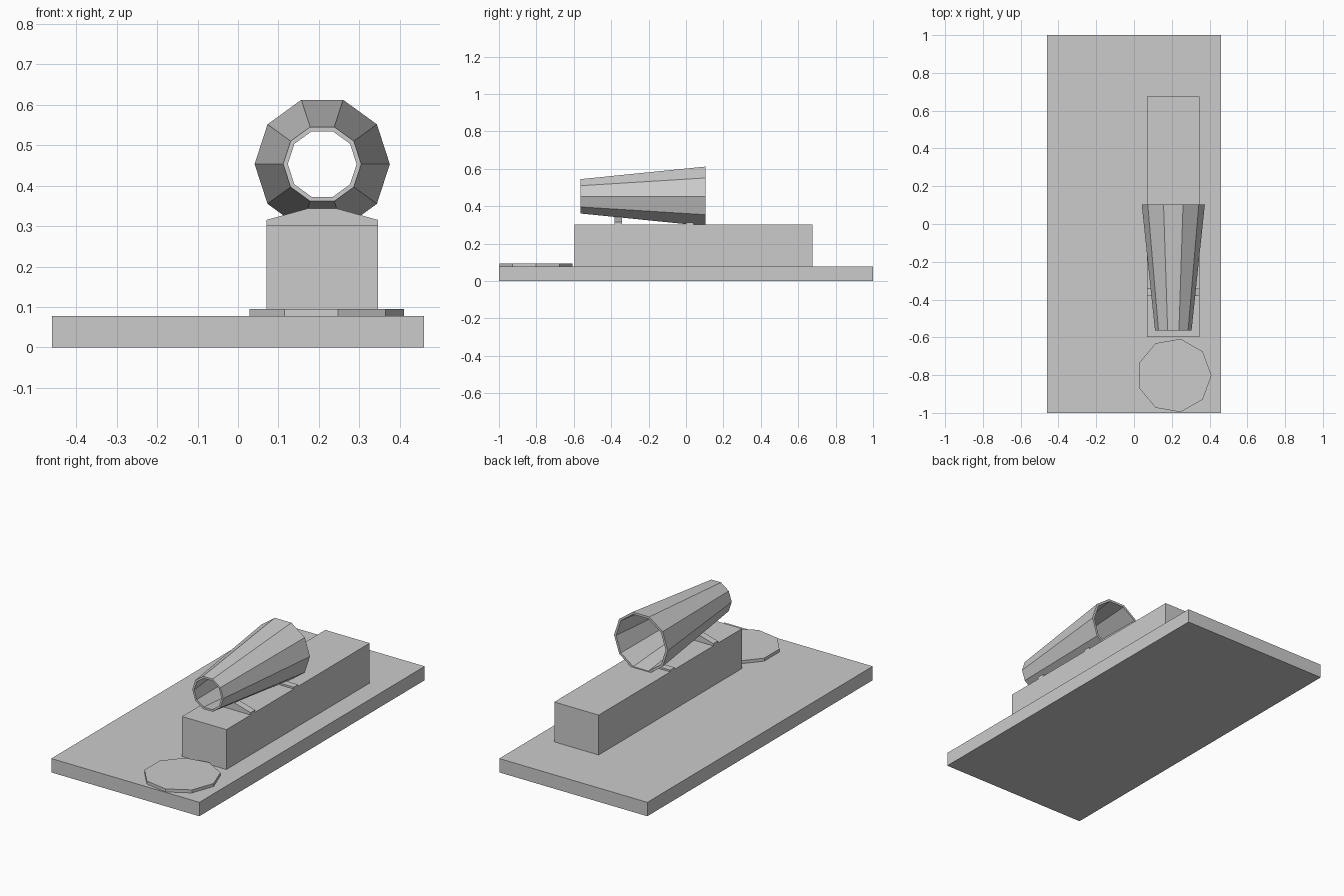
import bpy, bmesh, math

if "Cube" in bpy.data.objects:
    bpy.data.objects.remove(bpy.data.objects["Cube"])

CX, CZ = 0.208, 0.453


def make_object(name, bm):
    bmesh.ops.recalc_face_normals(bm, faces=bm.faces)
    mesh = bpy.data.meshes.new(name)
    bm.to_mesh(mesh)
    bm.free()
    obj = bpy.data.objects.new(name, mesh)
    bpy.context.collection.objects.link(obj)
    return obj


def prism(name, points, depth):
    """Closed prism: extrude a flat polygon along the depth vector."""
    bm = bmesh.new()
    face = bm.faces.new([bm.verts.new(p) for p in points])
    ext = bmesh.ops.extrude_face_region(bm, geom=[face], use_keep_orig=True)
    verts = [g for g in ext["geom"] if isinstance(g, bmesh.types.BMVert)]
    bmesh.ops.translate(bm, verts=verts, vec=depth)
    return make_object(name, bm)


def box(name, x0, x1, y0, y1, z0, z1):
    return prism(name, [(x0, y0, z0), (x1, y0, z0), (x1, y1, z0), (x0, y1, z0)],
                 (0, 0, z1 - z0))


# Base slab and raised block
box("base_plate", -0.46, 0.46, -1, 1, 0, 0.078)
box("raised_block", 0.07, 0.346, -0.597, 0.675, 0.078, 0.302)

# Nine-sided disc in front of the block
disc = [(0.213 + 0.197 * math.cos(math.tau * i / 9),
         -0.802 + 0.197 * math.sin(math.tau * i / 9), 0.078) for i in range(9)]
prism("round_pad", disc, (0, 0, 0.017))

# Hollow ten-sided tapered tube: outer and inner rings, front and back
bm = bmesh.new()
profile = [(0.0965, -0.565), (0.167, 0.103), (0.154, 0.103), (0.085, -0.565)]
rings = [[bm.verts.new((CX + r * math.cos(math.tau * i / 10), y,
                        CZ + r * math.sin(math.tau * i / 10))) for i in range(10)]
         for r, y in profile]
for k in range(4):
    a, b = rings[k], rings[(k + 1) % 4]
    for i in range(10):
        j = (i + 1) % 10
        bm.faces.new([a[i], a[j], b[j], b[i]])
make_object("tapered_tube", bm)

# Sloped supports under the tube
for name, y, edge, top, half in (("front_support", -0.382, 0.315, 0.343, 0.037),
                                 ("rear_support", 0.0, 0.312, 0.312, 0.049)):
    pts = [(0.07, y, 0.30), (0.346, y, 0.30), (0.346, y, edge),
           (CX + half, y, top), (CX - half, y, top), (0.07, y, edge)]
    prism(name, pts, (0, 0.04, 0))
